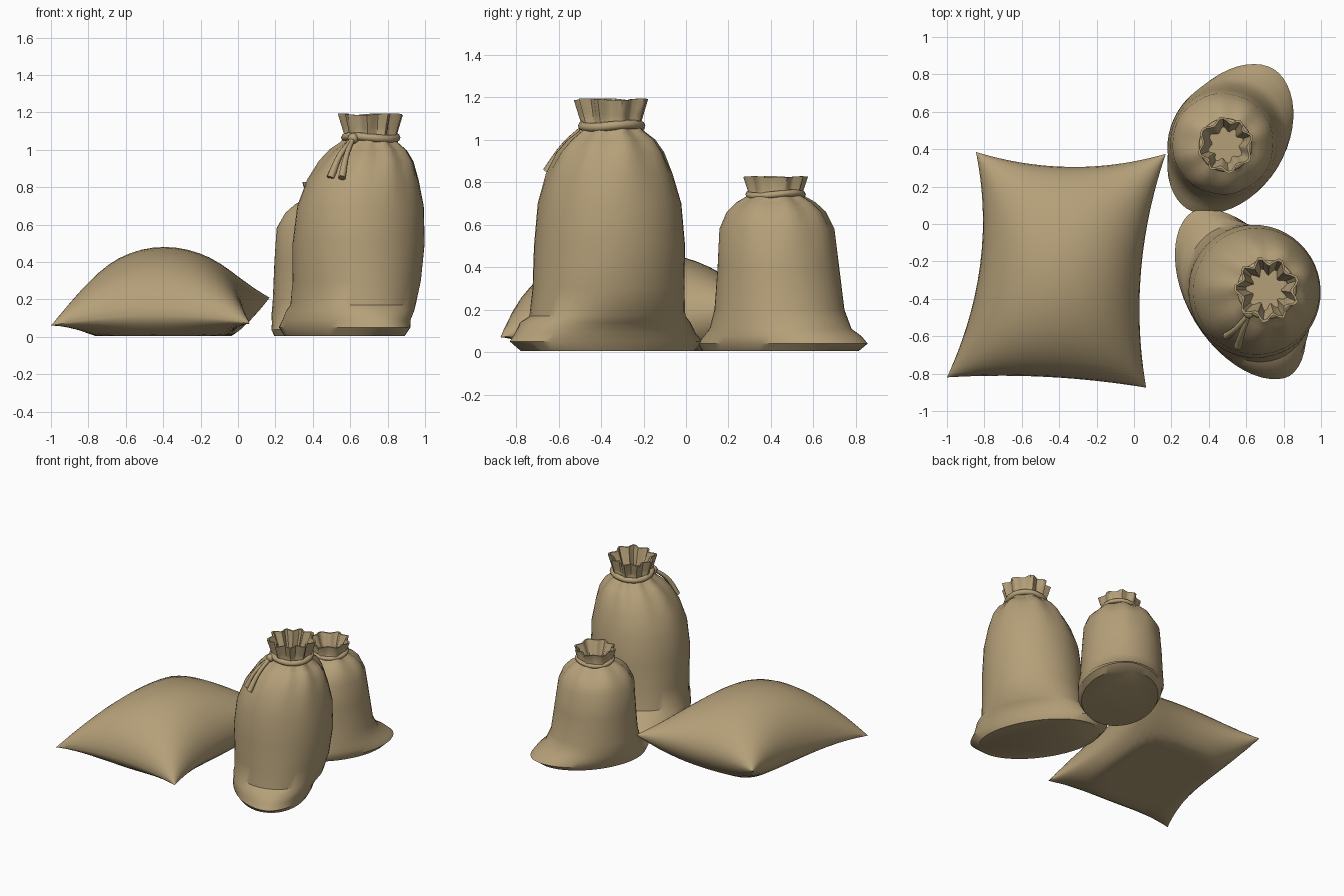
import bpy, bmesh, math
from mathutils import Vector

if "Cube" in bpy.data.objects:
    bpy.data.objects.remove(bpy.data.objects["Cube"])

burlap = bpy.data.materials.new("tan burlap")
burlap.diffuse_color = (0.46, 0.35, 0.19, 1)
burlap.use_nodes = True
burlap.node_tree.nodes["Principled BSDF"].inputs["Base Color"].default_value = burlap.diffuse_color
SIDES = 48


def finish(bm, name, angle=40):
    bmesh.ops.remove_doubles(bm, verts=bm.verts, dist=0.0008)
    bmesh.ops.recalc_face_normals(bm, faces=bm.faces)
    me = bpy.data.meshes.new(name)
    bm.to_mesh(me)
    bm.free()
    me.materials.append(burlap)
    for p in me.polygons:
        p.use_smooth = True
    me.set_sharp_from_angle(angle=math.radians(angle))
    ob = bpy.data.objects.new(name, me)
    bpy.context.collection.objects.link(ob)
    return ob


def loft(name, rings, heading, pleats):
    """Skin rings of (z, cx, cy, long radius, short radius, pleat depth, point)."""
    bm = bmesh.new()
    ca, sa = math.cos(heading), math.sin(heading)
    prev = None
    for z, cx, cy, a, b, amp, point in rings:
        loop = []
        for i in range(SIDES):
            t = 2 * math.pi * i / SIDES
            k = 1 + amp * math.cos(pleats * t + 0.7 * math.sin(2 * t)) / a
            x = a * k * math.cos(t)
            y = b * k * math.sin(t) * abs(math.sin(t)) ** point
            dz = 0.25 * amp * math.sin(3 * t + 1)
            loop.append(bm.verts.new((cx + x * ca - y * sa, cy + x * sa + y * ca, z + dz)))
        if prev:
            for i in range(SIDES):
                j = (i + 1) % SIDES
                bm.faces.new((prev[i], prev[j], loop[j], loop[i]))
        else:
            bm.faces.new(loop)
        prev = loop
    bm.faces.new(prev)          # floor inside the open mouth
    return finish(bm, name)


def cord(name, points, radius, cyclic=False, taper=None):
    """Round or tapering cord through the points."""
    cu = bpy.data.curves.new(name, 'CURVE')
    cu.dimensions = '3D'
    cu.bevel_depth = radius
    cu.bevel_resolution = 2
    cu.resolution_u = 4
    cu.use_fill_caps = True
    sp = cu.splines.new('BEZIER')
    sp.bezier_points.add(len(points) - 1)
    sp.use_cyclic_u = cyclic
    for k, (bp, p) in enumerate(zip(sp.bezier_points, points)):
        bp.co = p
        bp.handle_left_type = bp.handle_right_type = 'AUTO'
        if taper:
            bp.radius = taper[k]
    cu.materials.append(burlap)
    ob = bpy.data.objects.new(name, cu)
    bpy.context.collection.objects.link(ob)


def neck_tie(name, cx, cy, z, r, thick):
    pts = []
    for i in range(12):
        t = math.tau * i / 12
        pts.append((cx + r * math.cos(t), cy + r * math.sin(t), z + 0.007 * math.sin(2 * t)))
    cord(name, pts, thick, cyclic=True)


# Tall sack: flat pointed base, round body, pleated shoulders, open mouth
loft("tall_sack", [
    (0.005, .57, -.37, .45, .26, 0, 0),
    (0.05, .57, -.375, .51, .285, 0, .12),
    (0.09, .58, -.38, .47, .29, 0, .08),
    (0.14, .60, -.38, .43, .305, 0, 0),
    (0.17, .615, -.37, .385, .315, 0, 0),
    (0.30, .635, -.365, .365, .335, 0, 0),
    (0.50, .645, -.36, .357, .352, 0, 0),
    (0.70, .655, -.36, .338, .338, 0, 0),
    (0.84, .67, -.36, .298, .298, .003, 0),
    (0.94, .69, -.355, .25, .25, .008, 0),
    (1.00, .70, -.35, .20, .20, .012, 0),
    (1.04, .705, -.35, .148, .148, .010, 0),
    (1.07, .71, -.35, .132, .132, .010, 0),
    (1.12, .71, -.35, .142, .142, .016, 0),
    (1.19, .71, -.35, .160, .160, .020, 0),
    (1.19, .71, -.35, .146, .146, .020, 0),
    (1.12, .71, -.35, .120, .120, .020, 0),
    (1.06, .71, -.35, .095, .095, .020, 0),
], math.radians(-59), 9)
neck_tie("tall_sack_tie", .71, -.35, 1.065, .138, .021)

# Knot and two loose cord ends on the tall sack
bm = bmesh.new()
bmesh.ops.create_icosphere(bm, subdivisions=2, radius=0.03)
bmesh.ops.translate(bm, verts=bm.verts, vec=(.615, -.475, 1.06))
finish(bm, "tie_knot", 60)
for n, (end, mid) in enumerate([((.495, -.60, .85), (.545, -.56, .97)),
                                ((.555, -.655, .85), (.58, -.575, .97))]):
    cord(f"tie_end_{n + 1}", [(.615, -.48, 1.06), mid, end], .019, taper=[.7, .8, 1.1])

# Short sack: one long ear at the back
loft("short_sack", [
    (0.005, .505, .445, .40, .27, 0, 0),
    (0.04, .515, .455, .44, .295, 0, .08),
    (0.075, .51, .455, .40, .30, 0, .05),
    (0.11, .495, .445, .345, .305, 0, 0),
    (0.20, .485, .44, .31, .295, 0, 0),
    (0.40, .48, .435, .287, .285, 0, 0),
    (0.58, .475, .428, .270, .270, .002, 0),
    (0.66, .48, .425, .228, .228, .007, 0),
    (0.705, .485, .423, .178, .178, .010, 0),
    (0.735, .49, .422, .128, .128, .008, 0),
    (0.76, .49, .422, .122, .122, .010, 0),
    (0.825, .49, .422, .140, .140, .014, 0),
    (0.825, .49, .422, .128, .128, .014, 0),
    (0.77, .49, .422, .105, .105, .014, 0),
    (0.72, .49, .422, .085, .085, .014, 0),
], math.radians(58), 8)
neck_tie("short_sack_tie", .49, .422, .742, .126, .016)

# Lying sack: two pillow sheets sharing one seam
FL, FR = Vector((-1.0, -.82, .06)), Vector((.065, -.875, .07))
BL, BR = Vector((-.845, .385, .20)), Vector((.17, .375, .21))
N = 22


def pillow_point(u, v, top):
    p = (FL * (1 - u) * (1 - v) + FR * (1 + u) * (1 - v)
         + BL * (1 - u) * (1 + v) + BR * (1 + u) * (1 + v)) / 4
    bu, bv = 1 - u * u, 1 - v * v
    p.x += bv * (.10 * (1 - u) / 2 - .08 * (1 + u) / 2)
    p.y += bu * (.03 * (1 - v) / 2 - .075 * (1 + v) / 2)
    p.z += .05 * bu * (1 - v) / 2 - .03 * bu * (1 + v) / 2
    bulge = max(bu * bv, 0)
    if top:
        p.z += (.48 - p.z) * bulge ** .52
    else:
        p.z = .004 + (p.z - .004) * max(0, 1 - 1.7 * bulge ** .5)
    return p


bm = bmesh.new()
steps = [math.sin(math.pi / 2 * (2 * i / N - 1)) for i in range(N + 1)]
for top in (True, False):
    grid = [[bm.verts.new(pillow_point(u, v, top)) for u in steps] for v in steps]
    for j in range(N):
        for i in range(N):
            bm.faces.new((grid[j][i], grid[j][i + 1], grid[j + 1][i + 1], grid[j + 1][i]))
finish(bm, "lying_sack", 50)
